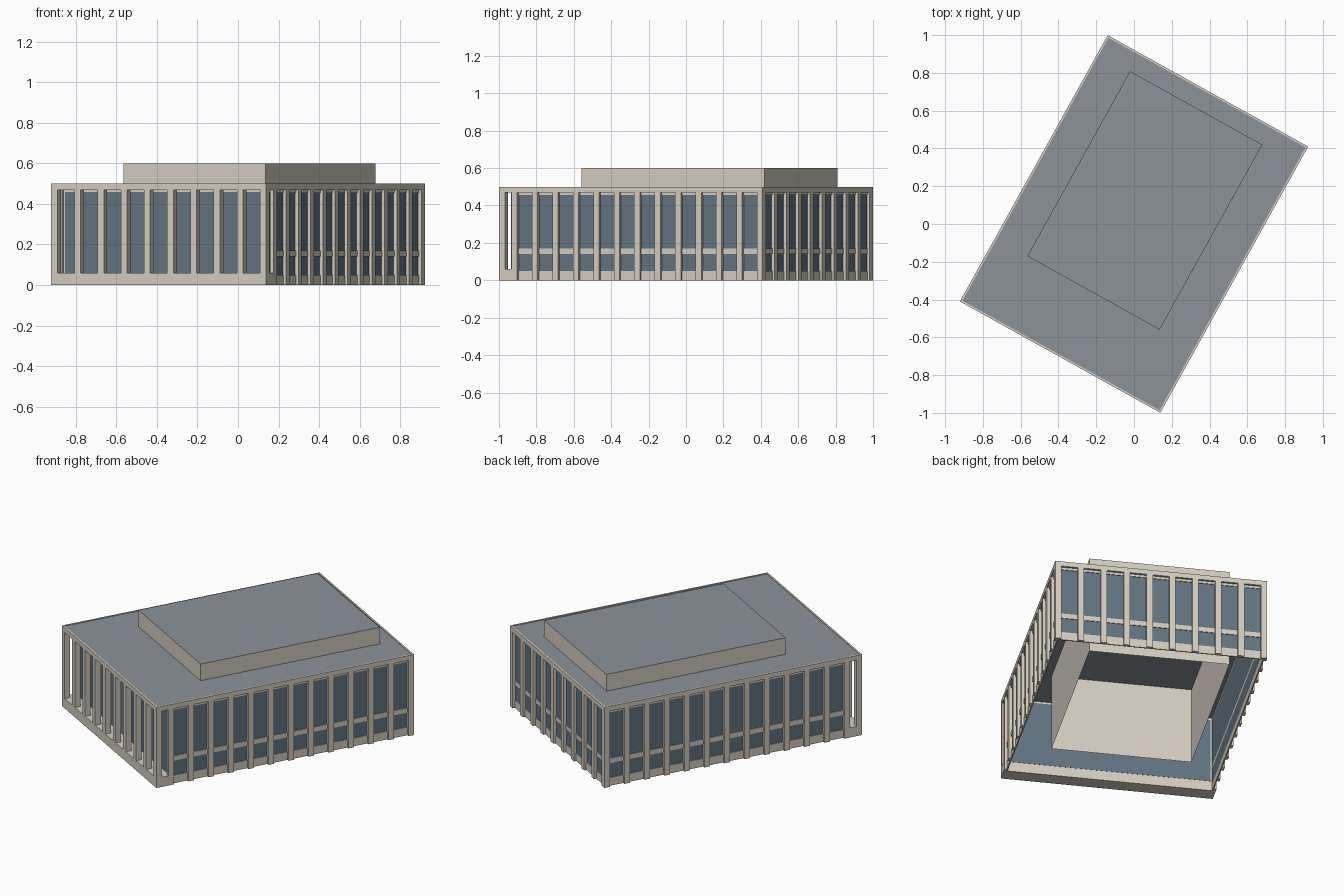
import bpy, bmesh, math
from mathutils import Matrix

if "Cube" in bpy.data.objects:
    bpy.data.objects.remove(bpy.data.objects["Cube"])

ROT = Matrix.Rotation(math.radians(-29.05), 4, 'Z')
HU, HV = 0.607, 0.806        # half width and half length of the block
PW, PD = 0.035, 0.02         # pier width and side pier depth
WU, WV = HU - PD, HV - PD    # wall planes
REC = -0.716                 # recessed loggia wall
Z_FLOOR, Z_BAND = 0.06, 0.47


def material(name, rgb):
    m = bpy.data.materials.new(name)
    m.diffuse_color = (*rgb, 1)
    m.use_nodes = True
    m.node_tree.nodes["Principled BSDF"].inputs["Base Color"].default_value = m.diffuse_color
    return m


STONE = material("stone", (0.67, 0.62, 0.54))
GLASS = material("glass", (0.125, 0.178, 0.23))
ROOF = material("roofing", (0.26, 0.29, 0.32))


def boxes(name, items, mats, skip=(), top_mat=0):
    """One object from boxes (u0, u1, v0, v1, z0, z1); skip drops faces by normal z."""
    bm = bmesh.new()
    for u0, u1, v0, v1, z0, z1 in items:
        mat = Matrix.Translation(((u0 + u1) / 2, (v0 + v1) / 2, (z0 + z1) / 2)) \
            @ Matrix.Diagonal((u1 - u0, v1 - v0, z1 - z0, 1))
        bmesh.ops.create_cube(bm, size=1, matrix=mat)
    bm.normal_update()
    for f in bm.faces:
        if f.normal.z > 0.5:
            f.material_index = top_mat
    drop = [f for f in bm.faces if round(f.normal.z) in skip]
    bmesh.ops.delete(bm, geom=drop, context='FACES')
    bm.transform(ROT)
    me = bpy.data.meshes.new(name)
    bm.to_mesh(me)
    bm.free()
    for m in mats:
        me.materials.append(m)
    ob = bpy.data.objects.new(name, me)
    bpy.context.collection.objects.link(ob)
    return ob


def strips(z0, z1, out):
    """Horizontal strips on the two long walls and the back wall."""
    return [(WU - 0.001, WU + out, REC, WV, z0, z1),
            (-WU - out, -WU + 0.001, REC, WV, z0, z1),
            (-WU, WU, WV - 0.001, WV + out, z0, z1)]


# Hollow wall shell and the core that rises through the roof
boxes("wall_shell", [(-WU, WU, REC, WV, 0, 0.48)], [STONE], skip=(1, -1))
boxes("core_penthouse", [(-0.411, 0.39, -0.423, 0.697, 0, 0.6)], [STONE, ROOF],
      skip=(-1,), top_mat=1)

# Windows, floor bands and base
boxes("side_windows", strips(0.045, 0.145, 0.002) + strips(0.165, 0.458, 0.002), [GLASS])
boxes("floor_bands", strips(0, 0.05, 0.006) + strips(0.14, 0.17, 0.006)
      + strips(0.455, Z_BAND, 0.006), [STONE])
boxes("loggia_window", [(-WU + 0.01, WU - 0.01, REC - 0.004, REC + 0.001, Z_FLOOR, 0.458)], [GLASS])

# Piers on the long sides, back and open front
pitch_v = 0.1251
pitch_u = (2 * HU - PW) / 9
piers = []
for i in range(13):
    v = HV - PW - i * pitch_v
    piers += [(WU, HU, v, v + PW, 0, Z_BAND), (-HU, -WU, v, v + PW, 0, Z_BAND)]
for i in range(10):
    u = -HU + i * pitch_u
    piers.append((u, u + PW, WV, HV, 0, Z_BAND))
boxes("wall_piers", piers, [STONE])
boxes("loggia_piers", [(-HU + i * pitch_u, -HU + i * pitch_u + PW, -HV, -HV + PW, Z_FLOOR, Z_BAND)
                       for i in range(10)], [STONE])
boxes("loggia_floor", [(-HU, HU, -HV, REC, 0, Z_FLOOR)], [STONE])

# Roof slab framed by a stone fascia
rim = 0.01
boxes("fascia", [(-HU, -HU + rim, -HV, HV, Z_BAND, 0.5), (HU - rim, HU, -HV, HV, Z_BAND, 0.5),
                 (-HU + rim, HU - rim, -HV, -HV + rim, Z_BAND, 0.5),
                 (-HU + rim, HU - rim, HV - rim, HV, Z_BAND, 0.5)], [STONE])
boxes("roof_slab", [(-HU + rim, HU - rim, -HV + rim, HV - rim, Z_BAND, 0.497)], [ROOF])
